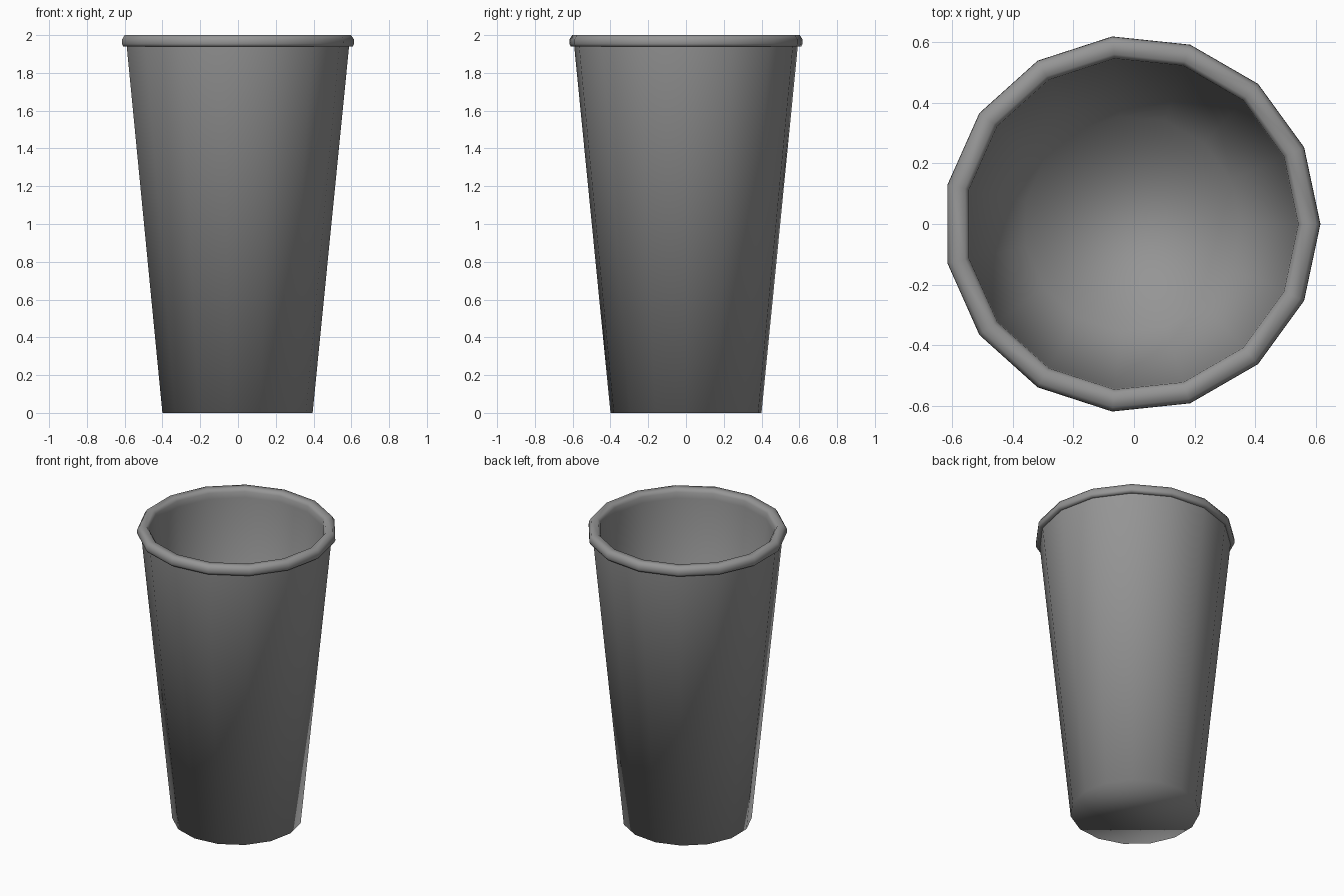
import bpy, bmesh, math

if "Cube" in bpy.data.objects:
    bpy.data.objects.remove(bpy.data.objects["Cube"])

SIDES = 15
SHIFT_X = -0.007  # an odd-sided ring needs a nudge to be centred in x


def lathe(name, profile, sharp_rings=()):
    """Revolve (radius, z) points from outer floor to inner floor, capping both ends."""
    bm = bmesh.new()
    rings = []
    for r, z in profile:
        rings.append([bm.verts.new((r * math.cos(a) + SHIFT_X, r * math.sin(a), z))
                      for a in (2 * math.pi * i / SIDES for i in range(SIDES))])
    for low, high in zip(rings, rings[1:]):
        for i in range(SIDES):
            j = (i + 1) % SIDES
            bm.faces.new((low[i], low[j], high[j], high[i]))
    bm.faces.new(rings[0][::-1])
    bm.faces.new(rings[-1])
    bmesh.ops.recalc_face_normals(bm, faces=bm.faces[:])
    # Smooth all over, except the creases asked for
    for f in bm.faces:
        f.smooth = True
    for k in sharp_rings:
        for i in range(SIDES):
            bm.edges.get((rings[k][i], rings[k][(i + 1) % SIDES])).smooth = False
    mesh = bpy.data.meshes.new(name)
    bm.to_mesh(mesh)
    bm.free()
    obj = bpy.data.objects.new(name, mesh)
    bpy.context.collection.objects.link(obj)
    return obj


# Tapered cup: outer wall, rolled lip (creased underneath), inner wall, inner floor
cup = lathe("tapered_cup", [
    (0.402, 0.0), (0.595, 1.94),
    (0.614, 1.94), (0.621, 1.953), (0.62, 1.978), (0.606, 2.0),
    (0.562, 2.0), (0.548, 1.98), (0.545, 1.94),
    (0.357, 0.05),
], sharp_rings=(1,))

# Dark grey finish
grey = bpy.data.materials.new("dark_grey")
grey.diffuse_color = (0.3, 0.3, 0.3, 1.0)
grey.use_nodes = True
grey.node_tree.nodes["Principled BSDF"].inputs["Base Color"].default_value = grey.diffuse_color
cup.data.materials.append(grey)
